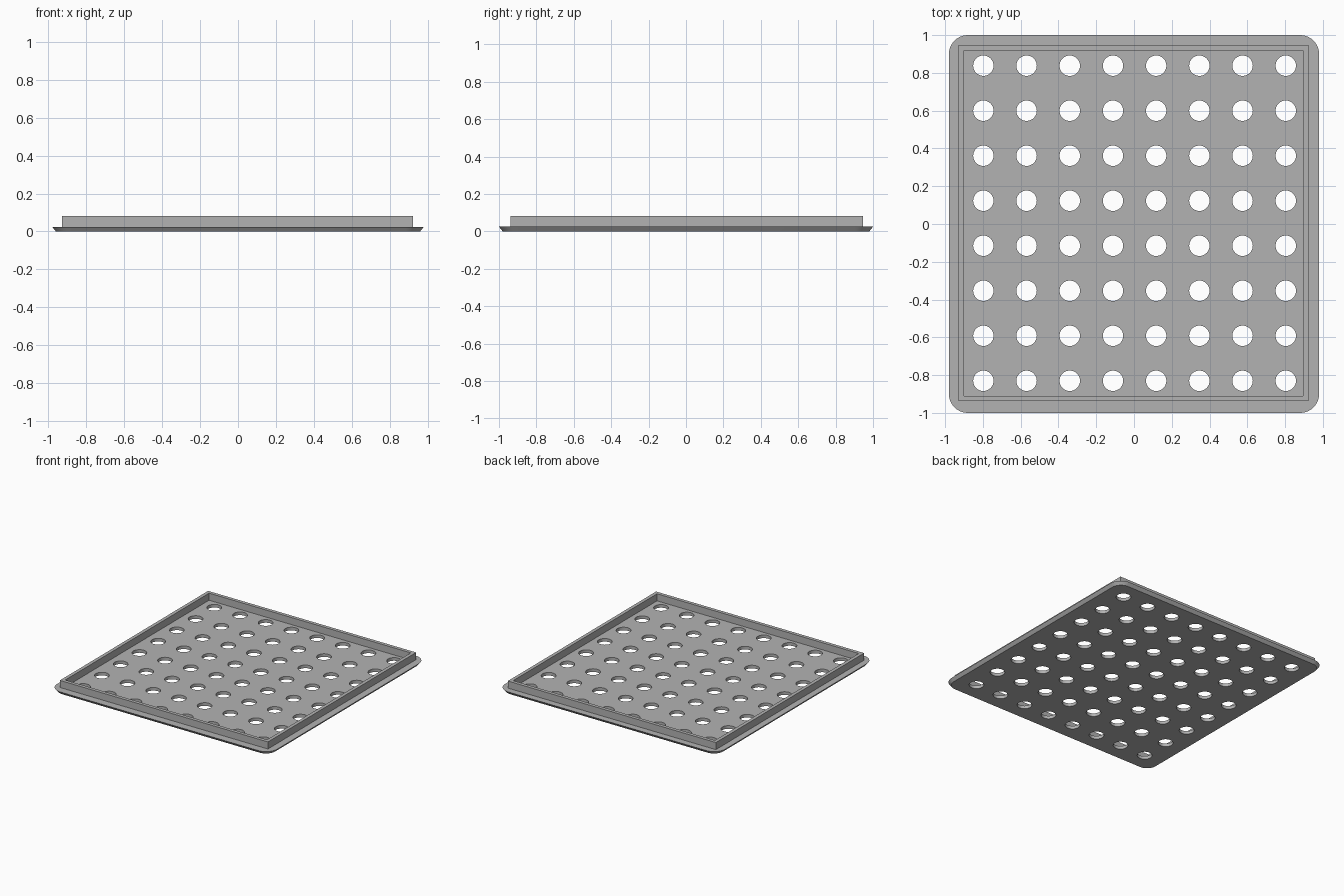
import bpy
import bmesh
from math import cos, sin, pi
from mathutils import Matrix

cube = bpy.data.objects.get("Cube")
if cube:
    bpy.data.objects.remove(cube, do_unlink=True)

grey = bpy.data.materials.new("plain grey")
grey.use_nodes = True
colour = (0.45, 0.45, 0.45, 1)
grey.diffuse_color = colour
grey.node_tree.nodes["Principled BSDF"].inputs["Base Color"].default_value = colour


def make_object(name, bm):
    bmesh.ops.recalc_face_normals(bm, faces=bm.faces[:])
    mesh = bpy.data.meshes.new(name)
    bm.to_mesh(mesh)
    bm.free()
    mesh.materials.append(grey)
    obj = bpy.data.objects.new(name, mesh)
    bpy.context.collection.objects.link(obj)
    return obj


def rounded_outline(half_x, half_y, radius, steps=10):
    """Counter-clockwise points of a rounded rectangle."""
    points = []
    for i, (sx, sy) in enumerate([(1, 1), (-1, 1), (-1, -1), (1, -1)]):
        for k in range(steps + 1):
            a = (i + k / steps) * pi / 2
            points.append((sx * (half_x - radius) + radius * cos(a),
                           sy * (half_y - radius) + radius * sin(a)))
    return points


def loft(bm, loops, closed=False):
    """Join successive rings of vertices with quads."""
    rings = [[bm.verts.new(p) for p in loop] for loop in loops]
    pairs = list(zip(rings, rings[1:]))
    if closed:
        pairs.append((rings[-1], rings[0]))
    for low, high in pairs:
        for i in range(len(low)):
            j = (i + 1) % len(low)
            bm.faces.new((low[i], low[j], high[j], high[i]))
    return rings


# Base plate: rounded rectangle tapering in towards the underside
TOP, TAPER = 0.025, 0.02
bm = bmesh.new()
rings = loft(bm, [
    [(x, y, 0) for x, y in rounded_outline(0.98 - TAPER, 1 - TAPER, 0.1 - TAPER)],
    [(x, y, TOP) for x, y in rounded_outline(0.98, 1, 0.1)],
])
bm.faces.new(rings[0])
bm.faces.new(rings[1])
plate = make_object("base_plate", bm)

# Grid of drain holes, cut through the plate
bm = bmesh.new()
for col in range(8):
    for row in range(8):
        spot = (0.003 + (col - 3.5) * 0.2287, 0.004 + (row - 3.5) * 0.2383, 0)
        bmesh.ops.create_cone(bm, cap_ends=True, segments=32, radius1=0.054,
                              radius2=0.054, depth=0.2,
                              matrix=Matrix.Translation(spot))
cutter = make_object("hole_cutter", bm)
cutter.hide_render = True
cut = plate.modifiers.new("holes", "BOOLEAN")
cut.operation = "DIFFERENCE"
cut.solver = "EXACT"
cut.object = cutter
bpy.context.view_layer.objects.active = plate
bpy.ops.object.modifier_apply(modifier=cut.name)
bpy.data.objects.remove(cutter, do_unlink=True)

# Raised square-cornered rim around the top
RIM_TOP, WALL = 0.082, 0.028


def rectangle(inset, z):
    left, right, front, back = -0.929 + inset, 0.923 - inset, -0.938 + inset, 0.947 - inset
    return [(left, front, z), (right, front, z), (right, back, z), (left, back, z)]


bm = bmesh.new()
loft(bm, [rectangle(0, TOP), rectangle(0, RIM_TOP),
          rectangle(WALL, RIM_TOP), rectangle(WALL, TOP)], closed=True)
rim = make_object("raised_rim", bm)

# Smooth curved walls, sharp edges elsewhere
bpy.ops.object.select_all(action="DESELECT")
for obj in (plate, rim):
    obj.select_set(True)
bpy.context.view_layer.objects.active = plate
bpy.ops.object.shade_smooth_by_angle(angle=pi / 6)
